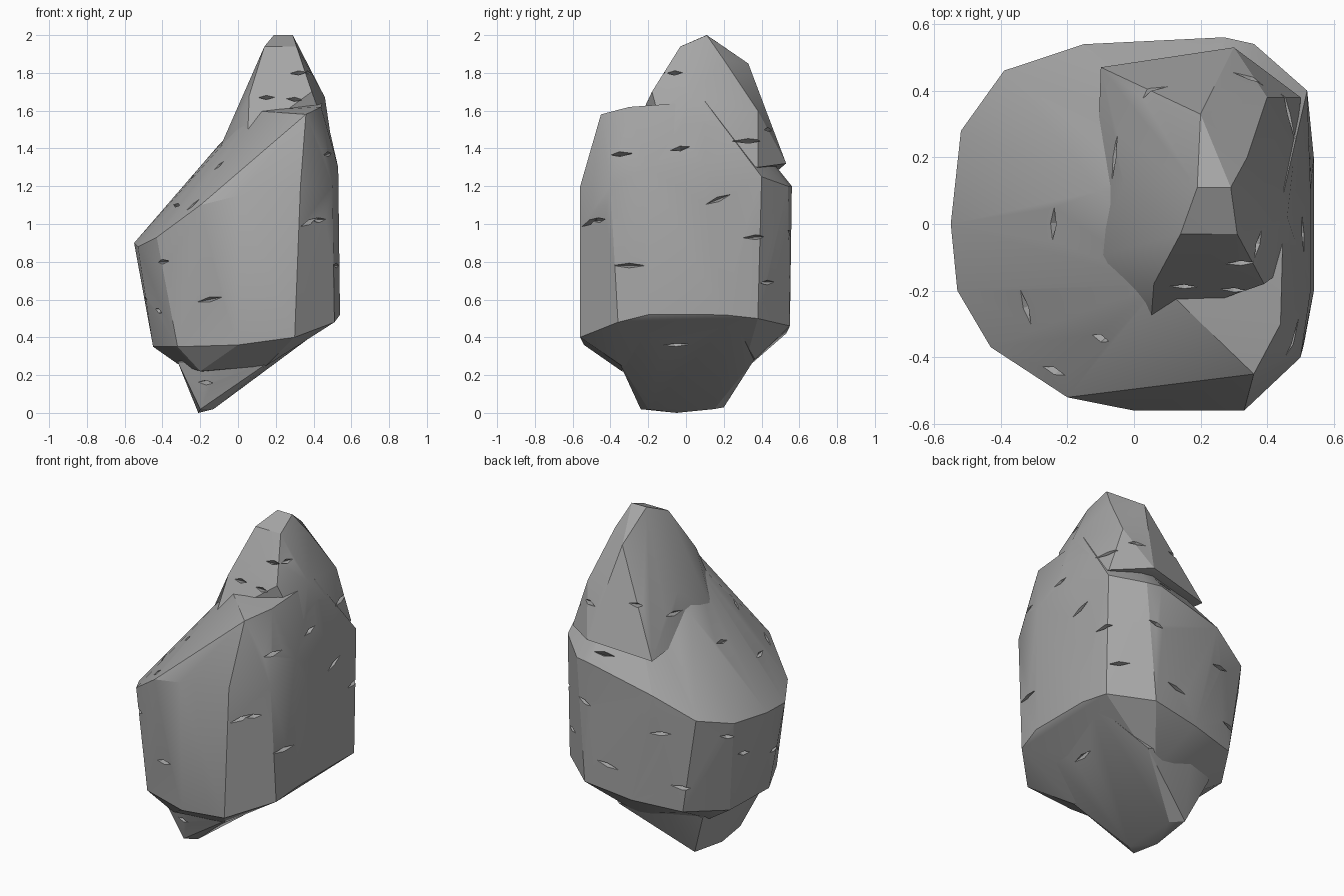
import bpy, bmesh, random
from mathutils import Vector
from mathutils.bvhtree import BVHTree

random.seed(4)
cube = bpy.data.objects.get("Cube")
if cube:
    bpy.data.objects.remove(cube)

stone = bpy.data.materials.new("grey stone")
stone.use_nodes = True
grey = (0.38, 0.38, 0.38, 1)
stone.diffuse_color = grey
stone.node_tree.nodes["Principled BSDF"].inputs["Base Color"].default_value = grey


def add_hull(bm, points):
    """Wrap a convex chunk around corner points, nudged so no four are coplanar."""
    pts = [Vector(p) + Vector([random.uniform(-.0005, .0005) for _ in range(3)]) for p in points]
    verts = [bm.verts.new(p) for p in pts]
    count = len(pts)
    for i in range(count):
        for j in range(i + 1, count):
            for k in range(j + 1, count):
                normal = (pts[j] - pts[i]).cross(pts[k] - pts[i])
                level = normal.dot(pts[i])
                rest = [normal.dot(p) > level for n, p in enumerate(pts) if n not in (i, j, k)]
                if not any(rest):
                    bm.faces.new((verts[i], verts[j], verts[k]))
                elif all(rest):
                    bm.faces.new((verts[i], verts[k], verts[j]))
    bmesh.ops.delete(bm, geom=[v for v in verts if not v.link_faces], context="VERTS")


def make_object(name, bm):
    mesh = bpy.data.meshes.new(name)
    bm.to_mesh(mesh)
    bm.free()
    mesh.materials.append(stone)
    obj = bpy.data.objects.new(name, mesh)
    bpy.context.scene.collection.objects.link(obj)
    return obj


def chunk(name, points):
    bm = bmesh.new()
    add_hull(bm, points)
    return make_object(name, bm)


# Main block: underside, lower rim, widest girth, top shelf
underside = [(-.32, -.2, .26), (-.3, .2, .26), (-.2, -.34, .22), (.15, -.34, .25), (.1, .3, .22)]
lower_rim = [(-.45, -.16, .35), (-.45, .22, .36), (-.32, -.42, .35), (-.3, .46, .4),
             (0, -.54, .36), (.3, -.56, .4), (0, .53, .42), (.3, .55, .46),
             (.51, -.36, .48), (.54, -.2, .52), (.54, .2, .52), (.52, .38, .5)]
girth = [(-.55, 0, .9), (-.52, .28, .93), (-.53, -.2, .88), (-.43, -.37, .93), (-.39, .46, .98),
         (-.15, .54, 1.1), (-.2, -.52, 1.1), (0, -.56, 1.15), (.27, .56, 1.2), (.36, .54, 1.2),
         (.52, .4, 1.25), (.53, .1, 1.3), (.53, -.2, 1.3), (.5, -.4, 1.2), (.33, -.56, 1.2)]
shelf = [(.36, -.45, 1.58), (.44, -.3, 1.62), (.1, -.42, 1.38), (.08, -.18, 1.6),
         (.45, .1, 1.65), (-.1, .1, 1.42), (.25, .2, 1.65)]

# Leaning peak on the right-hand side
crown = [(.14, -.03, 1.94), (.31, -.03, 1.94), (.19, .11, 2), (.29, .11, 2),
         (.2, .33, 1.85), (.34, .2, 1.87)]
peak_base = [(.06, -.18, 1.68), (.39, -.18, 1.7), (.46, .02, 1.67), (-.03, .12, 1.55),
             (-.1, .47, 1.27), (.3, .53, 1.32), (.5, .38, 1.3), (-.12, -.1, 1.35),
             (.5, -.1, 1.4), (.05, -.3, 1.45), (.4, .38, 1.6)]

# Keel-shaped foot
keel = [(-.2, -.24, .02), (-.21, -.05, 0), (-.2, .2, .03), (-.13, -.2, .02), (-.13, .15, .02)]
foot_top = [(-.32, -.28, .27), (-.31, .28, .3), (.18, -.36, .28), (.2, .36, .28),
            (.53, -.25, .51), (.53, .25, .51), (-.1, .38, .35), (-.1, -.34, .27)]

chunks = [chunk("main_block", underside + lower_rim + girth + shelf),
          chunk("peak", crown + peak_base),
          chunk("foot", keel + foot_top)]

# Cracks: thin wedges cut into each side, as (across, height, length, tilt)
cracks = {
    "front": [(-.24, 1.1, .13, .1), (-.4, .8, .12, .1), (-.42, .54, .1, 0), (-.15, .6, .2, .2),
              (-.17, .16, .12, 0), (.38, 1.01, .2, .25), (.32, 1.8, .13, .1),
              (.15, 1.67, .12, 0), (.3, 1.66, .12, -.1), (-.1, 1.31, .1, .1)],
    "right": [(-.35, 1.37, .2, 0), (-.03, 1.4, .15, .2), (.33, 1.44, .25, .1), (.17, 1.13, .2, .4),
              (.37, .93, .2, .05), (-.3, .78, .25, 0), (-.46, 1.02, .13, .1),
              (.43, .69, .17, 0), (-.05, .36, .2, .1), (-.06, 1.8, .12, -.1)],
    "back": [(-.19, .87, .2, -.1), (.2, 1.25, .18, -.1), (-.3, .55, .2, .1), (.15, .6, .2, .2),
             (.3, .95, .15, .3), (.05, 1.55, .15, 0), (.35, 1.5, .16, .2)],
    "left": [(.16, .7, .15, .2), (-.15, .6, .14, 0), (.3, .85, .14, .1),
             (0, 1.25, .14, .2), (-.25, 1.1, .15, -.2), (.2, 1.45, .2, .1)],
}
facing = {"front": Vector((0, -1, 0)), "right": Vector((1, 0, 0)),
          "back": Vector((0, 1, 0)), "left": Vector((-1, 0, 0))}
up = Vector((0, 0, 1))
cutter = bmesh.new()


def surface_tree(obj):
    mesh = obj.data
    return BVHTree.FromPolygons([v.co for v in mesh.vertices],
                                [p.vertices for p in mesh.polygons])


def wedge(centre, normal, along, length):
    side = normal.cross(along).normalized()
    out = centre + normal * 0.02
    add_hull(cutter, [out + along * length / 2, out - along * length / 2,
                      out + side * 0.018, out - side * 0.018, centre - normal * 0.05])


trees = [surface_tree(obj) for obj in chunks]
for side_name, marks in cracks.items():
    face = facing[side_name]
    across = Vector((abs(face.y), abs(face.x), 0))
    for offset, height, length, tilt in marks:
        start = across * offset + up * height + face * 2
        hits = [hit for hit in (tree.ray_cast(start, -face) for tree in trees) if hit[0]]
        if hits:
            point, normal = min(hits, key=lambda hit: hit[3])[:2]
            along = across + up * tilt
            along = (along - normal * along.dot(normal)).normalized()
            wedge(point, normal, along, length)
crack_cutter = make_object("crack_cutter", cutter)
crack_cutter.hide_render = True


def carve(obj):
    """Cut the cracks, keeping the first solver result that is a whole solid."""
    mod = obj.modifiers.new("cracks", "BOOLEAN")
    mod.operation, mod.object = "DIFFERENCE", crack_cutter
    for solver in ("EXACT", "FLOAT"):
        mod.solver = solver
        bpy.context.view_layer.update()
        graph = bpy.context.evaluated_depsgraph_get()
        result = bpy.data.meshes.new_from_object(obj.evaluated_get(graph))
        if len(result.polygons) >= len(obj.data.polygons):
            obj.data = result
            break
    obj.modifiers.remove(mod)


for obj in chunks:
    carve(obj)
bpy.data.objects.remove(crack_cutter)

# Sharp facets with softly shaded shallow breaks
for obj in chunks:
    obj.select_set(True)
bpy.context.view_layer.objects.active = chunks[0]
bpy.ops.object.shade_smooth_by_angle(angle=0.4)
